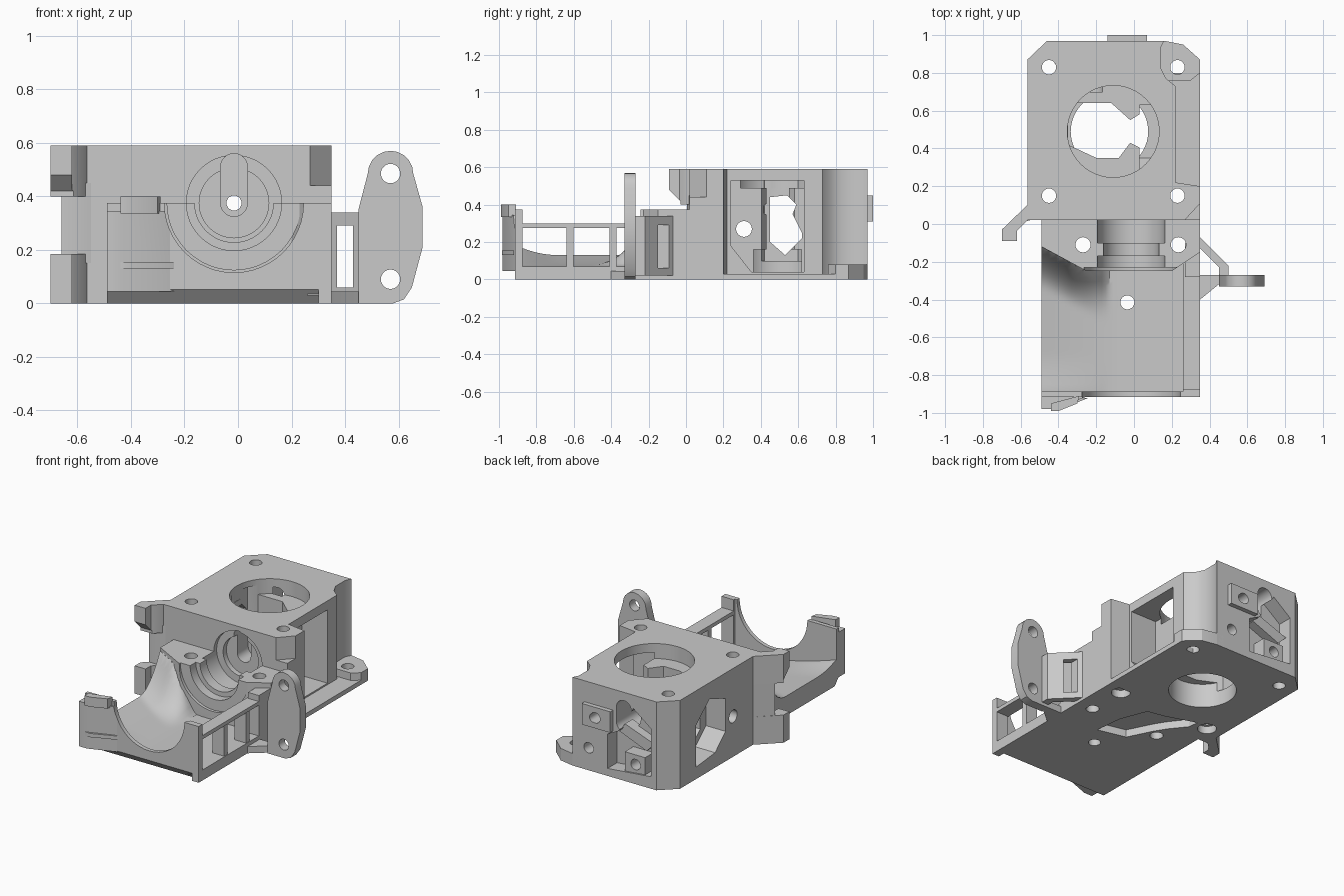
import bpy, bmesh
from math import cos, sin, pi
from mathutils import Vector

if "Cube" in bpy.data.objects:
    bpy.data.objects.remove(bpy.data.objects["Cube"], do_unlink=True)

grey = bpy.data.materials.new("plain grey")
grey.use_nodes = True
grey.diffuse_color = (0.59, 0.59, 0.59, 1)
grey.node_tree.nodes["Principled BSDF"].inputs["Base Color"].default_value = (0.59, 0.59, 0.59, 1)
parts = []


def place(axis, u, v, w):
    return {"x": (w, u, v), "y": (u, w, v), "z": (u, v, w)}[axis]


def finish(name, bm):
    bmesh.ops.recalc_face_normals(bm, faces=bm.faces)
    mesh = bpy.data.meshes.new(name)
    bm.to_mesh(mesh)
    bm.free()
    mesh.materials.append(grey)
    ob = bpy.data.objects.new(name, mesh)
    bpy.context.scene.collection.objects.link(ob)
    return ob


def prism(name, axis, pts, a, b, solid=True):
    """Extrude a 2D outline along an axis from a to b."""
    bm = bmesh.new()
    face = bm.faces.new([bm.verts.new(place(axis, u, v, a)) for u, v in pts])
    ext = bmesh.ops.extrude_face_region(bm, geom=[face])
    move = Vector(place(axis, 0, 0, b - a))
    bmesh.ops.translate(bm, vec=move, verts=[g for g in ext["geom"] if isinstance(g, bmesh.types.BMVert)])
    ob = finish(name, bm)
    if solid:
        parts.append(ob)
    return ob


def clamp(t):
    return max(0.0, min(1.0, t))


def cradle_height(x, y):
    """Trough floor that sweeps up to the block and the front wall on the left."""
    base = 0.07 + 0.06 * clamp((-0.08 - x) / 0.41) ** 1.5
    to_block = -0.476 * (x + 0.49) - 0.879 * (y + 0.12)
    back = clamp(1 - to_block / 0.2) ** 2 * clamp((-0.14 - x) / 0.2)
    front = clamp(1 - (y + 0.88) / 0.2) ** 2 * clamp((-0.15 - x) / 0.34)
    return base + (0.36 - base) * back + 0.04 * front


def relief(name, x0, x1, y0, y1, height, nx, ny):
    """Closed solid with a flat base and a shaped top."""
    bm = bmesh.new()
    rows = [[bm.verts.new((x0 + (x1 - x0) * i / nx, y0 + (y1 - y0) * j / ny, 0)) for i in range(nx + 1)]
            for j in range(ny + 1)]
    for r, s in zip(rows, rows[1:]):
        for i in range(nx):
            bm.faces.new((r[i], r[i + 1], s[i + 1], s[i]))
    ext = bmesh.ops.extrude_face_region(bm, geom=bm.faces[:])
    for v in ext["geom"]:
        if isinstance(v, bmesh.types.BMVert):
            v.co.z = height(v.co.x, v.co.y)
    ob = finish(name, bm)
    parts.append(ob)
    return ob


def rect(u0, u1, v0, v1):
    return [(u0, v0), (u1, v0), (u1, v1), (u0, v1)]


def ring(u, v, r, n=48):
    return [(u + r * cos(2 * pi * i / n), v + r * sin(2 * pi * i / n)) for i in range(n)]


def slot(u, v0, v1, r, n=12):
    top = [(u + r * cos(pi * i / n), v1 + r * sin(pi * i / n)) for i in range(n + 1)]
    return top + [(u - r * cos(pi * i / n), v0 - r * sin(pi * i / n)) for i in range(n + 1)]


def cut(targets, axis, pts, a, b):
    tool = prism("cutter", axis, pts, a, b, solid=False)
    tool.hide_render = True
    for ob in targets:
        mod = ob.modifiers.new("cut", "BOOLEAN")
        mod.operation, mod.object, mod.solver = "DIFFERENCE", tool, "EXACT"
        bpy.context.view_layer.update()
        dg = bpy.context.evaluated_depsgraph_get()
        mesh = bpy.data.meshes.new_from_object(ob.evaluated_get(dg))
        ob.modifiers.clear()
        ob.data = mesh
    bpy.data.objects.remove(tool, do_unlink=True)


# Rear housing and the floor tab beside it
housing = prism("rear_housing", "z", [
    (-0.565, 0.02), (0.35, 0.02), (0.35, 0.2), (0.22, 0.22), (0.22, 0.73), (0.17, 0.77),
    (0.14, 0.83), (0.14, 0.93), (0.16, 0.97), (-0.46, 0.97), (-0.565, 0.87)], 0, 0.59)
floor_tab = prism("floor_tab", "z", [
    (0.1, 0.76), (0.3, 0.76), (0.35, 0.8), (0.35, 0.87), (0.26, 0.95), (0.16, 0.97), (0.1, 0.97)], 0, 0.08)
prism("side_floor", "z", rect(0.18, 0.35, 0.19, 0.8), 0, 0.03)
back_boss = prism("back_boss", "y", rect(-0.14, 0.07, 0.31, 0.45), 0.9, 1.0)

# Front bearing block
block = prism("bearing_block", "z", [
    (-0.49, -0.12), (-0.25, -0.25), (0.2, -0.25), (0.35, -0.15), (0.35, 0.06), (-0.49, 0.06)], 0, 0.375)

# Cradle floor, front wall and flared left corner
floor = relief("cradle_floor", -0.49, 0.35, -0.89, 0.0, cradle_height, 42, 44)
wall = prism("front_wall", "y", rect(-0.49, 0.35, 0, 0.375), -0.915, -0.888)
prism("wall_post", "y", rect(0.26, 0.35, 0.03, 0.375), -0.9, -0.875)
corner = prism("front_left_corner", "z", [
    (-0.49, -0.98), (-0.43, -0.98), (-0.24, -0.91), (-0.24, -0.888), (-0.49, -0.888)], 0.045, 0.345)
clip = prism("wall_clip", "z", [
    (-0.44, -0.99), (-0.4, -0.99), (-0.3, -0.95), (-0.29, -0.91), (-0.44, -0.95)], 0.335, 0.4)
prism("wall_lug", "z", [(-0.44, -0.985), (-0.4, -0.985), (-0.24, -0.92), (-0.44, -0.92)], 0.13, 0.155)

# Side rail with its posts
prism("side_rail", "z", rect(0.26, 0.35, -0.89, -0.15), 0.275, 0.3)
for y in (-0.62, -0.39):
    prism("rail_post", "y", rect(0.26, 0.345, 0.05, 0.28), y - 0.018, y + 0.018)
prism("rail_root", "z", rect(0.27, 0.35, -0.28, -0.1), 0.0, 0.34)

# Left hooks, joined by a web
hook = [(-0.7, -0.09), (-0.62, -0.09), (-0.62, -0.035), (-0.565, 0.02), (-0.54, 0.1), (-0.565, 0.1), (-0.7, -0.03)]
upper_hook = prism("upper_hook", "z", hook, 0.4, 0.59)
cut([upper_hook], "x", [(-0.11, 0.39), (-0.11, 0.5), (-0.03, 0.42), (-0.03, 0.39)], -0.8, -0.5)
prism("lower_hook", "z", hook, 0, 0.185)
prism("hook_web", "z", [(-0.66, 0.005), (-0.61, 0.005), (-0.55, 0.02), (-0.54, 0.1), (-0.565, 0.1)], 0.15, 0.45)

# Right mounting ear on its angled bracket
tip = [(0.57 + 0.085 * cos(a * pi / 10), 0.485 + 0.085 * sin(a * pi / 10)) for a in range(11)]
ear = prism("mounting_ear", "y", [
    (0.45, 0), (0.58, 0), (0.62, 0.015), (0.65, 0.06), (0.69, 0.21), (0.69, 0.36)] + tip + [(0.45, 0.35)],
    -0.33, -0.27)
for z in (0.485, 0.09):
    cut([ear], "y", ring(0.57, z, 0.036), -0.4, -0.2)
bracket = prism("ear_bracket", "z", [
    (0.34, -0.06), (0.35, -0.07), (0.5, -0.22), (0.5, -0.28), (0.45, -0.28), (0.45, -0.23), (0.34, -0.12)], 0.02, 0.34)
cut([bracket], "y", rect(0.37, 0.43, 0.06, 0.29), -0.26, 0)
prism("ear_foot", "z", [(0.33, -0.42), (0.35, -0.4), (0.46, -0.31), (0.46, -0.27), (0.33, -0.27)], 0, 0.045)

# Motor seat, floor bore, gear cavity and side windows
cut([housing], "z", ring(-0.11, 0.49, 0.243), 0.49, 0.7)
cut([housing], "z", ring(-0.13, 0.49, 0.205), -0.1, 0.16)
cut([housing], "z", [
    (-0.35, 0.42), (-0.2, 0.35), (-0.08, 0.35), (-0.02, 0.43), (0.08, 0.38), (0.12, 0.49),
    (0.06, 0.6), (-0.02, 0.55), (-0.12, 0.64), (-0.3, 0.64), (-0.35, 0.6)], 0.1, 0.55)
cut([housing], "x", [
    (0.35, 0.04), (0.63, 0.04), (0.63, 0.53), (0.24, 0.53), (0.24, 0.18)], 0.03, 0.5)
cut([housing], "x", [
    (0.45, 0.2), (0.53, 0.13), (0.62, 0.22), (0.62, 0.25), (0.57, 0.35), (0.59, 0.4), (0.54, 0.45), (0.45, 0.44)],
    -0.7, 0.1)
cut([housing], "x", [
    (0.39, 0.2), (0.5, 0.1), (0.7, 0.08), (0.7, 0.36), (0.56, 0.48), (0.39, 0.42)], -0.7, -0.42)
cut([housing], "x", ring(0.31, 0.27, 0.042), -0.7, 0.5)

# Back face recess with brace and lower boss, and holes
cut([housing], "y", [
    (-0.42, 0.08), (-0.1, 0.05), (-0.1, 0.28), (-0.18, 0.32), (-0.29, 0.5), (-0.42, 0.4)], 0.87, 1.1)
cut([housing], "y", slot(-0.22, 0.38, 0.48, 0.055), 0.7, 1.1)
cut([housing, back_boss], "y", ring(-0.03, 0.38, 0.035), 0.7, 1.1)
cut([housing], "y", ring(0.04, 0.15, 0.035), 0.8, 1.1)
prism("back_brace", "y", [(-0.42, 0.28), (-0.36, 0.22), (-0.16, 0.3), (-0.2, 0.36)], 0.85, 0.93)
back_lug = prism("lower_back_lug", "y", rect(-0.37, -0.22, 0.06, 0.19), 0.85, 0.96)
cut([back_lug], "y", ring(-0.3, 0.125, 0.035), 0.8, 1.1)

# Stepped bearing bore along the length
for r, y0, y1 in ((0.178, -0.1, 0.05), (0.147, -0.18, -0.09), (0.178, -0.235, -0.17),
                  (0.25, -0.3, -0.23), (0.13, 0.0, 0.085)):
    cut([housing, block], "y", ring(-0.015, 0.375, r), y0, y1)
cut([housing], "y", slot(-0.015, 0.375, 0.51, 0.05), 0.0, 0.2)
cut([housing, block, back_boss], "y", ring(-0.015, 0.375, 0.028), -0.3, 1.1)
cut([wall, corner, clip], "y", ring(-0.015, 0.375, 0.26), -1.1, -0.6)

# Corner slope beside the top front edge, and bevelled lower front edge
cut([housing], "z", [(0.25, 0.0), (0.36, 0.0), (0.36, 0.12)], 0.44, 0.7)
cut([wall, floor], "x", [(-0.95, -0.01), (-0.86, -0.01), (-0.95, 0.09)], -0.5, 0.3)

# Vertical screw holes and underside pocket
for x in (-0.45, 0.23):
    for y in (0.15, 0.83):
        cut([housing, floor_tab], "z", ring(x, y, 0.038, n=32), -0.1, 0.7)
    cut([housing], "z", ring(x, 0.15, 0.058, n=32), -0.1, 0.05)
for x in (-0.27, 0.235):
    cut([block, floor], "z", ring(x, -0.11, 0.04, n=32), -0.1, 0.5)
cut([floor], "z", ring(-0.035, -0.415, 0.037, n=32), -0.1, 0.3)
cut([floor, block, housing], "z", [
    (0.05, -0.285), (0.03, -0.1), (-0.04, 0.08), (-0.15, 0.1), (-0.3, 0.15), (-0.36, 0.17),
    (-0.35, 0.1), (-0.27, 0.0), (-0.22, -0.08), (-0.14, -0.24)], -0.1, 0.05)

# Smooth the curved faces and keep hard edges
for ob in bpy.context.selected_objects:
    ob.select_set(False)
for ob in parts:
    ob.select_set(True)
bpy.context.view_layer.objects.active = parts[0]
bpy.ops.object.shade_smooth_by_angle()
